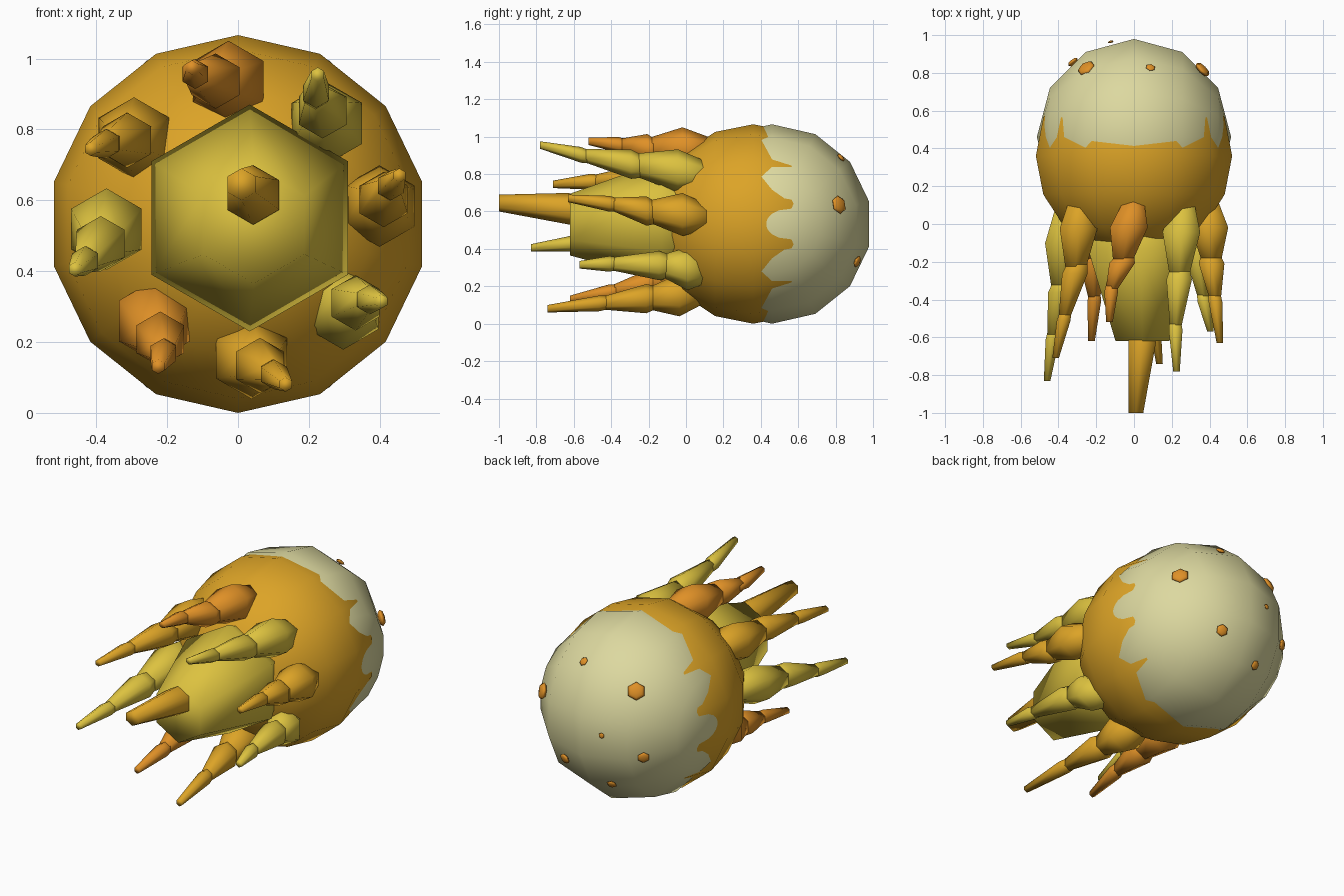
import bpy, bmesh, math
from mathutils import Vector, Matrix

cube = bpy.data.objects.get("Cube")
if cube:
    bpy.data.objects.remove(cube)


def material(name, rgb):
    m = bpy.data.materials.new(name)
    m.use_nodes = True
    m.diffuse_color = (*rgb, 1)
    m.node_tree.nodes["Principled BSDF"].inputs["Base Color"].default_value = (*rgb, 1)
    return m


amber = material("amber", (0.72, 0.37, 0.02))
cream = material("cream", (0.72, 0.69, 0.35))
olive = material("olive_yellow", (0.72, 0.54, 0.05))
orange = material("orange", (0.74, 0.28, 0.02))


def add_loft(bm, rings, sides):
    """Loft (centre, radius) rings that face along y, with closed ends."""
    loops = []
    for centre, radius in rings:
        loop = []
        for i in range(sides):
            a = math.tau * i / sides
            loop.append(bm.verts.new(Vector(centre) + radius * Vector((math.sin(a), 0, math.cos(a)))))
        loops.append(loop)
    for a, b in zip(loops, loops[1:]):
        for i in range(sides):
            j = (i + 1) % sides
            bm.faces.new((a[i], a[j], b[j], b[i]))
    bm.faces.new(loops[0])
    bm.faces.new(loops[-1])


def finish(name, bm, mat, matrix=None):
    bmesh.ops.remove_doubles(bm, verts=bm.verts, dist=0.0005)
    bmesh.ops.recalc_face_normals(bm, faces=bm.faces)
    for f in bm.faces:
        f.smooth = True
    mesh = bpy.data.meshes.new(name)
    bm.to_mesh(mesh)
    bm.free()
    mesh.materials.append(mat)
    ob = bpy.data.objects.new(name, mesh)
    if matrix:
        ob.matrix_world = matrix
    bpy.context.collection.objects.link(ob)


def ball(name, mat, matrix, radius, sides, steps):
    bm = bmesh.new()
    rings = []
    for k in range(steps + 1):
        a = math.pi * k / steps
        rings.append(((0, -radius * math.cos(a), 0), radius * math.sin(a)))
    add_loft(bm, rings, sides)
    finish(name, bm, mat, matrix)


# Bell front and dome: two overlapping balls
R = 0.533
dome_centre = Vector((0, 0.46, R))
ball("bell_front", amber, Matrix.Translation((0, 0.36, R)), R, 14, 8)
ball("dome", cream, Matrix.Translation(dome_centre)
     @ Matrix.Diagonal((0.965, 1, 1, 1)) @ Matrix.Rotation(math.pi / 2, 4, 'Z'), R, 14, 6)

# Central trunk and its tip
bm = bmesh.new()
add_loft(bm, [((0.03, 0.1, 0.55), 0.2), ((0.033, -0.13, 0.55), 0.32),
              ((0.045, -0.62, 0.53), 0.165)], 6)
finish("central_trunk", bm, olive)
bm = bmesh.new()
add_loft(bm, [((0.045, -0.5, 0.6), 0.07), ((0.043, -0.63, 0.615), 0.084),
              ((0.01, -1.0, 0.645), 0.045)], 6)
finish("trunk_tip", bm, amber)


def arm(name, mat, *joints):
    """Three overlapping tapered segments through four joints."""
    pts = [Vector(p) for p in joints]
    bm = bmesh.new()
    profile = ((0.06, 0.115, 0.058), (0.05, 0.078, 0.034), (0.03, 0.042, 0.02))
    for i, (back, wide, tip) in enumerate(profile):
        a, b = pts[i], pts[i + 1]
        start = a if i == 0 else a.lerp(b, -0.3)
        belly = a.lerp(b, 0.45 if i == 0 else 0.05)
        add_loft(bm, [(start, back), (belly, wide), (b, tip)], 6)
    finish(name, bm, mat)


# Ring of arms, clockwise from the top
arm("arm_top", orange, (0, .13, .935), (-.06, -.2, .935), (-.12, -.35, .955), (-.13, -.52, .975))
arm("arm_upper_left", olive, (.26, .15, .79), (.24, -.28, .85), (.22, -.55, .9), (.225, -.78, .955))
arm("arm_left", amber, (.39, .13, .57), (.41, -.2, .6), (.43, -.4, .64), (.455, -.63, .67))
arm("arm_lower_left", olive, (.27, .12, .28), (.33, -.13, .31), (.37, -.4, .32), (.405, -.57, .315))
arm("arm_bottom", amber, (.02, .1, .17), (.06, -.2, .135), (.1, -.45, .11), (.135, -.74, .08))
arm("arm_lower_right", orange, (-.25, .1, .3), (-.22, -.2, .21), (-.21, -.4, .17), (-.225, -.62, .13))
arm("arm_right", olive, (-.36, .1, .55), (-.385, -.35, .48), (-.43, -.6, .43), (-.46, -.83, .405))
arm("arm_upper_right", amber, (-.28, .16, .78), (-.31, -.25, .77), (-.37, -.5, .76), (-.415, -.71, .745))

# Small flat spots on the dome
spots = [((.375, .83, .64), .05), ((.09, .84, .9), .026), ((-.13, .99, .56), .017),
         ((-.26, .835, .81), .05), ((-.33, .865, .44), .034),
         ((.15, .92, .33), .034), ((-.13, .89, .22), .028)]
for i, (place, size) in enumerate(spots):
    out = (Vector(place) - dome_centre).normalized()
    turn = out.to_track_quat('Y', 'Z').to_matrix().to_4x4()
    ball(f"spot_{i + 1}", orange, Matrix.Translation(dome_centre + out * 0.52) @ turn
         @ Matrix.Diagonal((1, 0.4, 1, 1)), size, 6, 4)
